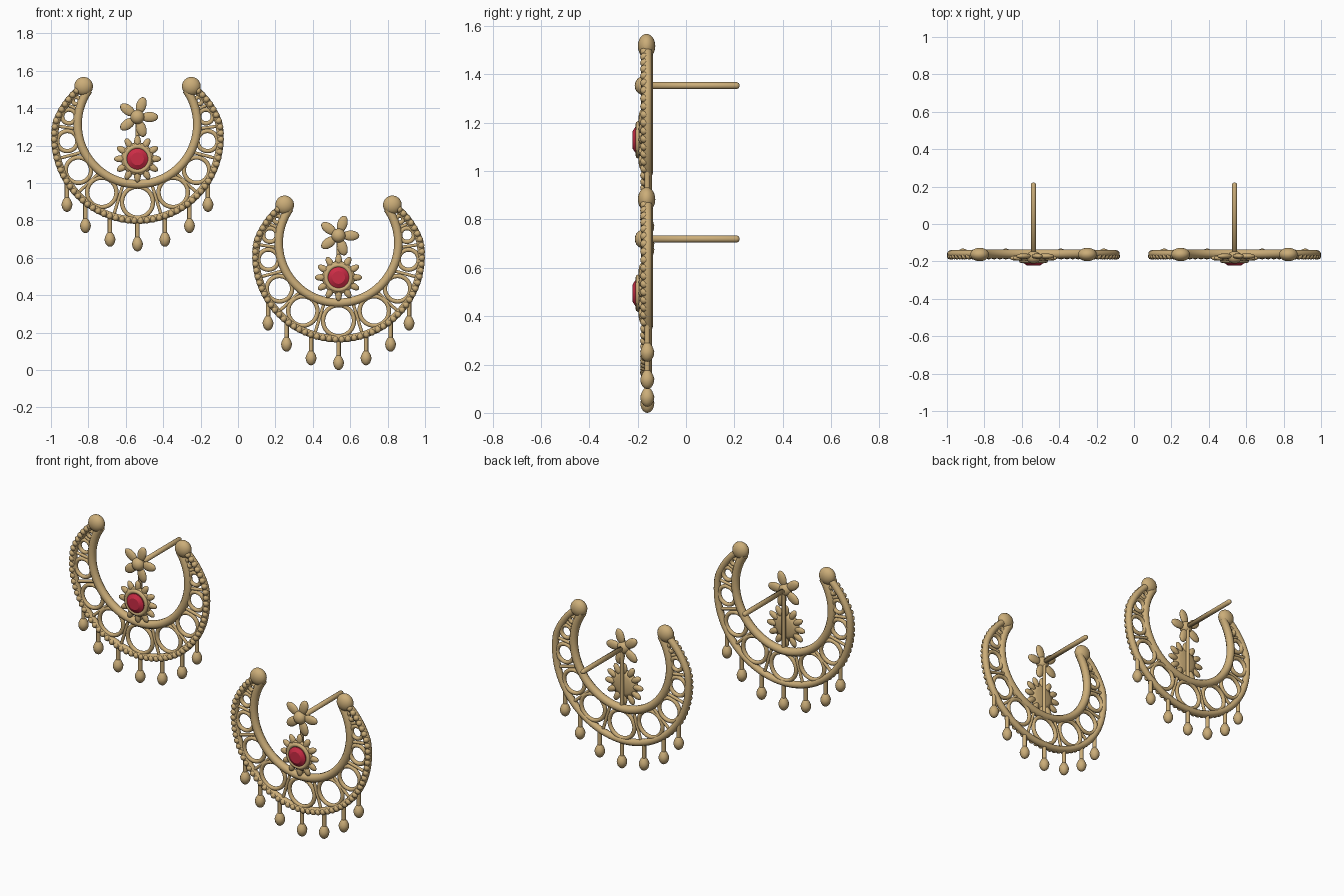
import bpy, bmesh
from math import sin, cos, sqrt, radians, pi
from mathutils import Matrix, Vector

cube = bpy.data.objects.get("Cube")
if cube:
    bpy.data.objects.remove(cube, do_unlink=True)

Y = -0.16            # plane of the crescent
CZ = 0.61            # crescent centre height
FLOWER_Z, GEM_Z = 0.719, 0.495
SIDE, RAISE = 0.5375, 0.634


def material(name, rgb, rough, metal):
    m = bpy.data.materials.new(name)
    m.use_nodes = True
    m.diffuse_color = (*rgb, 1)
    bsdf = next(n for n in m.node_tree.nodes if n.type == 'BSDF_PRINCIPLED')
    bsdf.inputs["Base Color"].default_value = (*rgb, 1)
    return m


gold = material("gold", (0.6, 0.42, 0.19), 0.4, 0)
red = material("ruby red", (0.6, 0.025, 0.06), 0.2, 0)
parts = []


def finish(name, bm, mat=gold):
    me = bpy.data.meshes.new(name)
    bm.to_mesh(me)
    bm.free()
    me.materials.append(mat)
    for p in me.polygons:
        p.use_smooth = True
    ob = bpy.data.objects.new(name, me)
    bpy.context.collection.objects.link(ob)
    parts.append(ob)
    return ob


def ellipsoid(bm, loc, radii, turn=0, seg=16, rings=10):
    mat = Matrix.Translation(loc) @ Matrix.Rotation(-turn, 4, 'Y') @ Matrix.Diagonal((*radii, 1))
    return bmesh.ops.create_uvsphere(bm, u_segments=seg, v_segments=rings, radius=1, matrix=mat)["verts"]


def tubes(name, paths, radius, cyclic=False):
    """Round tubes along the given point lists, as one mesh part."""
    cu = bpy.data.curves.new(name, 'CURVE')
    cu.dimensions = '3D'
    cu.bevel_depth = radius
    cu.bevel_resolution = 3
    cu.use_fill_caps = True
    for path in paths:
        sp = cu.splines.new('POLY')
        sp.points.add(len(path) - 1)
        for p, co in zip(sp.points, path):
            p.co = (*co, 1)
        sp.use_cyclic_u = cyclic
        sp.use_smooth = True
    ob = bpy.data.objects.new(name, cu)
    bpy.context.collection.objects.link(ob)
    me = bpy.data.meshes.new_from_object(ob.evaluated_get(bpy.context.evaluated_depsgraph_get()))
    bpy.data.objects.remove(ob)
    bm = bmesh.new()
    bm.from_mesh(me)
    bpy.data.meshes.remove(me)
    return finish(name, bm)


def lathe(name, profile, z, mat=gold, seg=32):
    """Spin (radius, y) points about the front-to-back axis at height z."""
    bm = bmesh.new()
    vs = [bm.verts.new((r, y, z)) for r, y in profile]
    es = [bm.edges.new(pair) for pair in zip(vs, vs[1:])]
    bmesh.ops.spin(bm, geom=vs + es, cent=(0, 0, z), axis=(0, 1, 0), angle=2 * pi, steps=seg)
    bmesh.ops.remove_doubles(bm, verts=bm.verts, dist=1e-5)
    bmesh.ops.recalc_face_normals(bm, faces=bm.faces)
    return finish(name, bm, mat)


def outer(a):
    up = a if a <= pi / 2 and a > -pi / 2 else -pi - a
    return 0.442 - 0.045 * max(0, (up - radians(10)) / radians(34))


def inner(a):
    return 0.07 * sin(a) + sqrt(0.32 ** 2 - (0.07 * cos(a)) ** 2)


def polar(a, r, y=Y):
    return Vector((r * cos(a), y, CZ + r * sin(a)))


# Crescent rails, running from tip to tip through the bottom
start, end = radians(44), radians(-224)
sweep = [start + (end - start) * i / 80 for i in range(81)]
tubes("outer_rail", [[polar(a, outer(a)) for a in sweep]], 0.02)
tubes("inner_rail", [[polar(a, inner(a)) for a in sweep]], 0.024)

# Beading on the front of the outer rail
bm = bmesh.new()
for i in range(62):
    a = start + (end - start) * (i + 0.5) / 62
    ellipsoid(bm, polar(a, outer(a) + 0.004, Y - 0.012), (0.0175,) * 3, 0, 10, 8)
finish("rail_beads", bm)

# Openwork rings and the spokes between them
half = [-57, -29, -3, 17, 31]
angles = [radians(d) for d in [-90] + half + [-180 - d for d in half]]
rings = []
for a in angles:
    c = polar(a, (inner(a) + outer(a)) / 2)
    r = (outer(a) - inner(a)) / 2 - 0.013
    rings.append([c + Vector((r * cos(t), 0, r * sin(t))) for t in [2 * pi * i / 32 for i in range(32)]])
tubes("openwork_rings", rings, 0.012, True)
gaps = [radians(d) for d in (-73, -43, -15, 8, 25)]
tubes("spokes", [[polar(a, inner(a)), polar(a, outer(a))] for g in gaps for a in (g, -pi - g)], 0.009)

# Tip knobs
bm = bmesh.new()
for s in (-1, 1):
    ellipsoid(bm, (s * 0.288, Y - 0.003, 0.883), (0.05, 0.036, 0.05), 0, 24, 16)
finish("tip_knobs", bm)

# Hanging drops
hang = [(u, CZ - sqrt(0.442 ** 2 - u * u)) for u in (-0.377, -0.278, -0.147, 0, 0.147, 0.278, 0.377)]
tubes("drop_stems", [[(u, Y, z), (u, Y, z - 0.12)] for u, z in hang], 0.012)
bm = bmesh.new()
for u, z in hang:
    c = z - 0.126
    for v in ellipsoid(bm, (u, Y, c), (0.029, 0.029, 0.042)):
        taper = 1 - 0.3 * max(0, (v.co.z - c) / 0.042)
        v.co.x = u + (v.co.x - u) * taper
        v.co.y = Y + (v.co.y - Y) * taper
finish("drops", bm)

# Centre stem and ear post
tubes("centre_stem", [[(0, Y, FLOWER_Z), (0, Y, 0.36)]], 0.011)
lathe("ear_post", [(0, Y - 0.02), (0.0145, Y - 0.02), (0.0145, 0.21), (0.01, 0.219), (0, 0.222)], FLOWER_Z, seg=16)

# Upper five-petal flower
bm = bmesh.new()
for i in range(5):
    a = 2 * pi * i / 5
    ellipsoid(bm, (0.065 * cos(a), Y - 0.012, FLOWER_Z + 0.065 * sin(a)), (0.046, 0.015, 0.027), a)
ellipsoid(bm, (0, Y - 0.018, FLOWER_Z), (0.038, 0.034, 0.038))
finish("upper_flower", bm)

# Lower flower: petals, cup, rim and gem
bm = bmesh.new()
for i in range(12):
    a = 2 * pi * i / 12
    ellipsoid(bm, (0.092 * cos(a), Y - 0.022, GEM_Z + 0.092 * sin(a)), (0.034, 0.014, 0.018), a)
finish("lower_petals", bm)
lathe("gem_cup", [(0, Y - 0.006), (0.05, Y - 0.01), (0.088, Y - 0.022), (0.084, Y - 0.034), (0, Y - 0.036)], GEM_Z)
tubes("gem_rim", [[(0.066 * cos(t), Y - 0.036, GEM_Z + 0.066 * sin(t))
                   for t in [2 * pi * i / 40 for i in range(40)]]], 0.012, True)
gem = lathe("gem", [(0, Y - 0.03), (0.056, Y - 0.03), (0.056, Y - 0.048), (0.034, Y - 0.062), (0, Y - 0.062)],
            GEM_Z, red)
bpy.ops.object.select_all(action='DESELECT')
gem.select_set(True)
bpy.context.view_layer.objects.active = gem
bpy.ops.object.shade_smooth_by_angle(angle=radians(25))

# The pair: lower one on the left, raised copy on the right
for ob in list(parts):
    twin = ob.copy()
    bpy.context.collection.objects.link(twin)
    base = ob.name
    ob.name, twin.name = base + "_left", base + "_right"
    ob.location = (SIDE, 0, 0)
    twin.location = (-SIDE, 0, RAISE)
